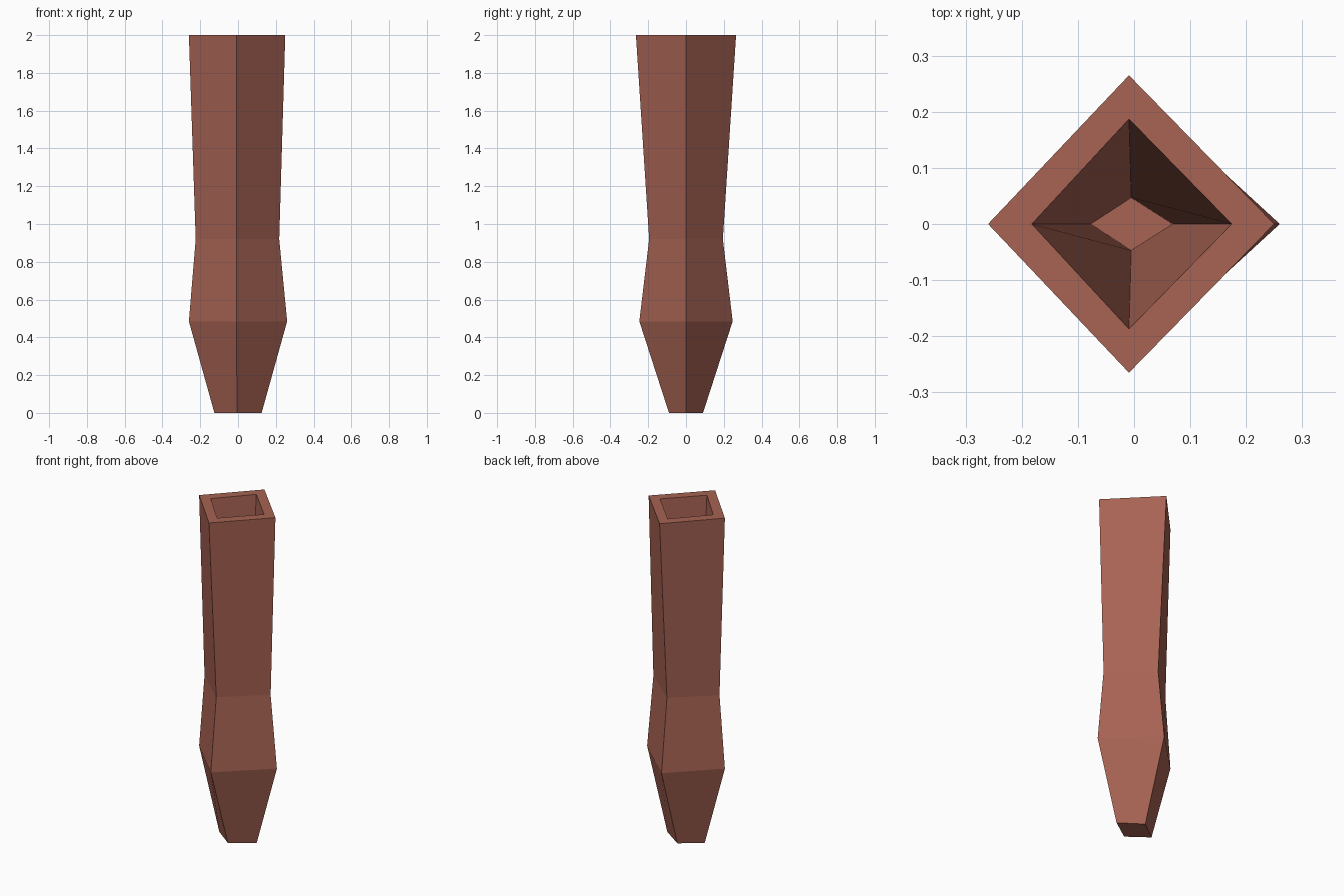
import bpy, bmesh

if "Cube" in bpy.data.objects:
    bpy.data.objects.remove(bpy.data.objects["Cube"])

clay = bpy.data.materials.new("reddish_brown")
clay.diffuse_color = (0.39, 0.125, 0.088, 1)
clay.use_nodes = True
clay.node_tree.nodes["Principled BSDF"].inputs["Base Color"].default_value = clay.diffuse_color

# Diamond rings: (centre x, half width x, half width y, height)
outer = [(0, 0.125, 0.09, 0), (0, 0.26, 0.247, 0.485),
         (-0.003, 0.221, 0.195, 0.92), (-0.005, 0.255, 0.265, 2)]
inner = [(-0.004, 0.178, 0.187, 2), (-0.004, 0.073, 0.047, 0.1)]

bm = bmesh.new()


def ring(cx, rx, ry, z):
    ridge = -0.009 if z > 0.2 else -0.005
    return [bm.verts.new(p) for p in
            ((cx + rx, 0, z), (ridge, ry, z), (cx - rx, 0, z), (ridge, -ry, z))]


# Tapered outer shell, flat rim and hollow socket in one continuous skin
rings = [ring(*r) for r in outer + inner]
for a, b in zip(rings, rings[1:]):
    for i in range(4):
        j = (i + 1) % 4
        bm.faces.new((a[i], a[j], b[j], b[i]))
bm.faces.new(rings[0][::-1])   # tip underside
bm.faces.new(rings[-1])        # socket floor
bmesh.ops.recalc_face_normals(bm, faces=bm.faces)

mesh = bpy.data.meshes.new("hollow_tapered_post")
bm.to_mesh(mesh)
bm.free()
mesh.materials.append(clay)
post = bpy.data.objects.new("hollow_tapered_post", mesh)
bpy.context.collection.objects.link(post)
